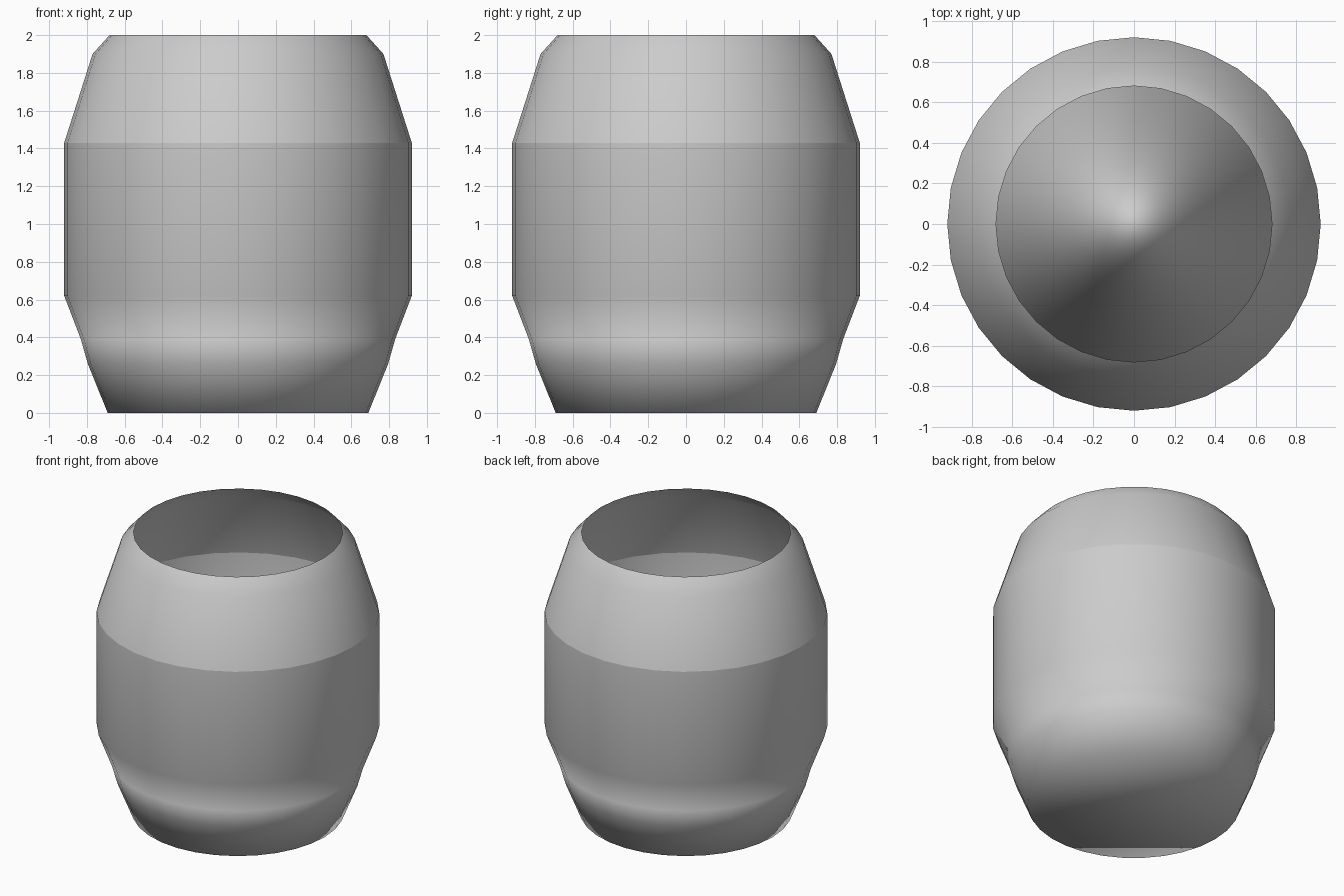
import bpy, bmesh, math

if "Cube" in bpy.data.objects:
    bpy.data.objects.remove(bpy.data.objects["Cube"])

SIDES = 32


def lathe(name, profile, discs=()):
    """Spin a (radius, z) profile; discs maps ring indices to be closed: (ring, facing up)."""
    bm = bmesh.new()
    rings = []
    for r, z in profile:
        rings.append([bm.verts.new((r * math.cos(2 * math.pi * i / SIDES),
                                    r * math.sin(2 * math.pi * i / SIDES), z))
                      for i in range(SIDES)])
    for low, high in zip(rings, rings[1:]):
        for i in range(SIDES):
            j = (i + 1) % SIDES
            bm.faces.new((low[i], low[j], high[j], high[i]))
    for index, up in discs:
        ring = rings[index]
        bm.faces.new(ring if up else ring[::-1])
    for f in bm.faces:
        f.smooth = True
    mesh = bpy.data.meshes.new(name)
    bm.to_mesh(mesh)
    bm.free()
    obj = bpy.data.objects.new(name, mesh)
    bpy.context.collection.objects.link(obj)
    return obj


# Lower body: base, tapered foot, raised inner floor and straight wall
lathe("jar_body",
      [(0.69, 0), (0.795, 0.26), (0.832, 0.39), (0.92, 0.62), (0.92, 1.43)],
      discs=[(0, False), (2, True)])

# Open shoulder and mouth, separate so the crease under it stays sharp
lathe("jar_shoulder", [(0.92, 1.43), (0.77, 1.9), (0.68, 2.0)])
